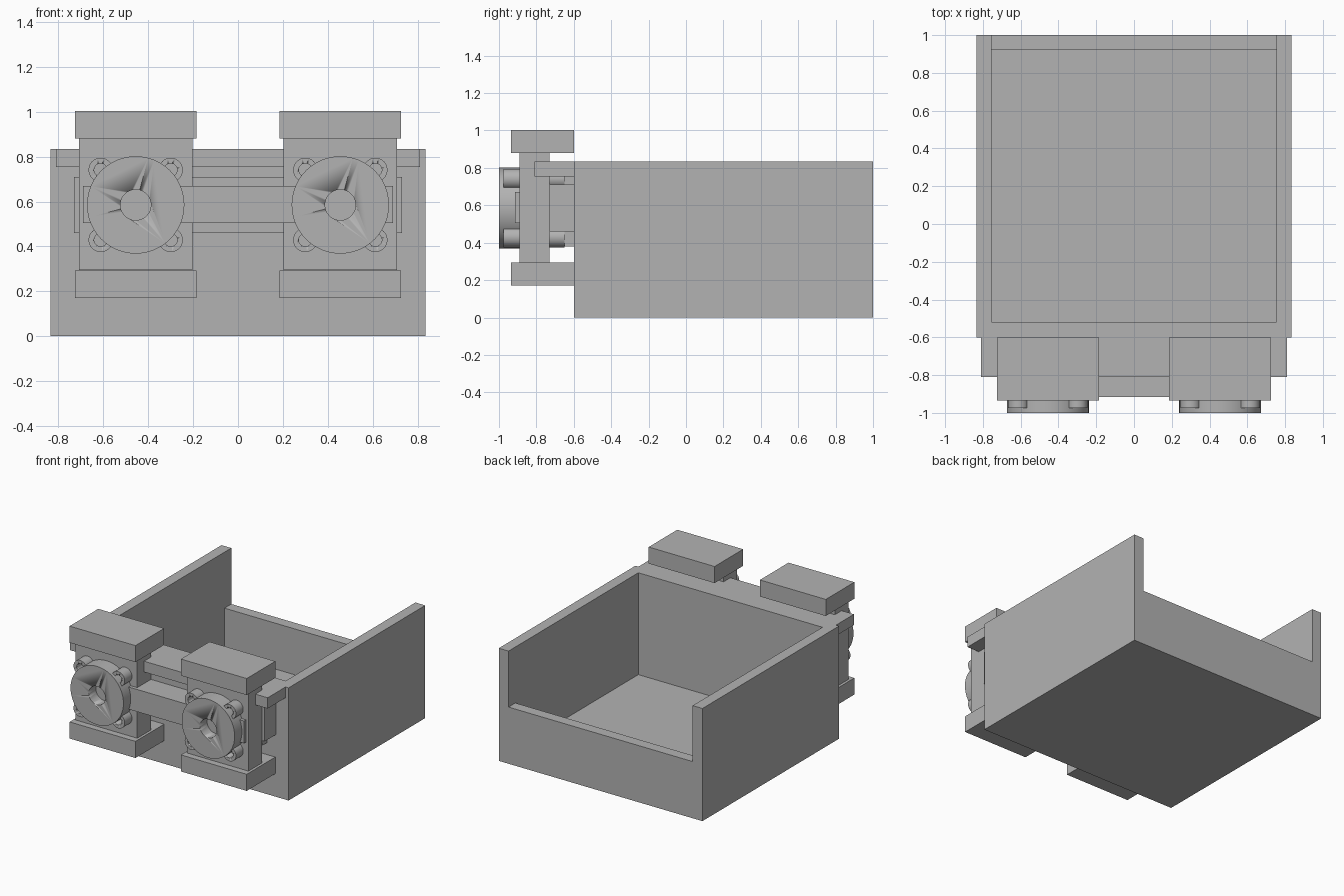
import bpy
import math
from mathutils import Vector

cube = bpy.data.objects.get("Cube")
if cube:
    bpy.data.objects.remove(cube, do_unlink=True)

GREY = (0.45, 0.45, 0.45, 1.0)
grey = bpy.data.materials.new("plain grey")
grey.use_nodes = True
grey.diffuse_color = GREY
grey.node_tree.nodes["Principled BSDF"].inputs["Base Color"].default_value = GREY


def box(name, low, high):
    """Box between two opposite corners."""
    low, high = Vector(low), Vector(high)
    bpy.ops.mesh.primitive_cube_add(size=1, location=(low + high) / 2)
    ob = bpy.context.object
    ob.name = name
    ob.scale = high - low
    bpy.ops.object.transform_apply(location=False, rotation=False)
    ob.data.materials.append(grey)
    return ob


def cylinder(name, x, z, radius, front, back):
    """Cylinder lying along y."""
    bpy.ops.mesh.primitive_cylinder_add(
        vertices=48, radius=radius, depth=back - front,
        location=(x, (front + back) / 2, z), rotation=(math.pi / 2, 0, 0))
    ob = bpy.context.object
    ob.name = name
    ob.data.materials.append(grey)
    bpy.ops.object.shade_smooth_by_angle(angle=math.radians(35))
    return ob


def cut(target, cutter):
    """Subtract the cutter from the target and hide it."""
    mod = target.modifiers.new("cut", "BOOLEAN")
    mod.operation = "DIFFERENCE"
    mod.solver = "EXACT"
    mod.object = cutter
    cutter.hide_render = True
    cutter.hide_set(True)


# Open tray with a low back wall
W, FRONT, BACK, TOP, WALL = 0.835, -0.6, 1.0, 0.835, 0.08
INNER = W - WALL
box("tray_floor", (-W, FRONT, 0), (W, BACK, WALL))
box("front_wall", (-INNER, FRONT, WALL), (INNER, FRONT + WALL, TOP))
box("back_wall", (-INNER, BACK - WALL, WALL), (INNER, BACK, 0.42))
for side, s in (("left", 1), ("right", -1)):
    box(side + "_wall", (min(s * W, s * INNER), FRONT, WALL),
        (max(s * W, s * INNER), BACK, TOP))

# Cross members on the front
box("top_rail", (-0.81, -0.81, 0.755), (0.81, FRONT, TOP))
box("mounting_plate", (-0.73, -0.73, 0.46), (0.73, FRONT, 0.71))
box("cross_bar", (-0.69, -0.915, 0.505), (0.69, -0.73, 0.67))

# Two round hubs, each on a post with caps and four hollow bolts
HUB_Z = 0.585
for side, s in (("left", 1), ("right", -1)):
    cx = 0.456 * s
    box(side + "_post", (cx - 0.253, -0.89, 0.295), (cx + 0.253, -0.73, 0.88))
    box(side + "_post_back", (cx - 0.2, -0.65, 0.38), (cx + 0.2, FRONT, 0.79))
    for level, z in (("lower", 0.17), ("upper", 0.88)):
        box(f"{side}_{level}_cap", (cx - 0.27, -0.935, z),
            (cx + 0.27, FRONT, z + 0.123))
    hub = cylinder(side + "_hub", cx, HUB_Z, 0.217, -1.0, -0.88)
    cut(hub, cylinder(side + "_hub_hole_cutter", cx, HUB_Z, 0.068, -1.1, -0.916))
    for i, (dx, dz) in enumerate(((1, 1), (-1, 1), (-1, -1), (1, -1)), 1):
        x, z = cx + dx * 0.156, HUB_Z + dz * 0.156
        bolt = cylinder(f"{side}_bolt_{i}", x, z, 0.054, -0.975, -0.65)
        cut(bolt, cylinder(f"{side}_bolt_cutter_{i}", x, z, 0.029, -1.1, -0.9))
